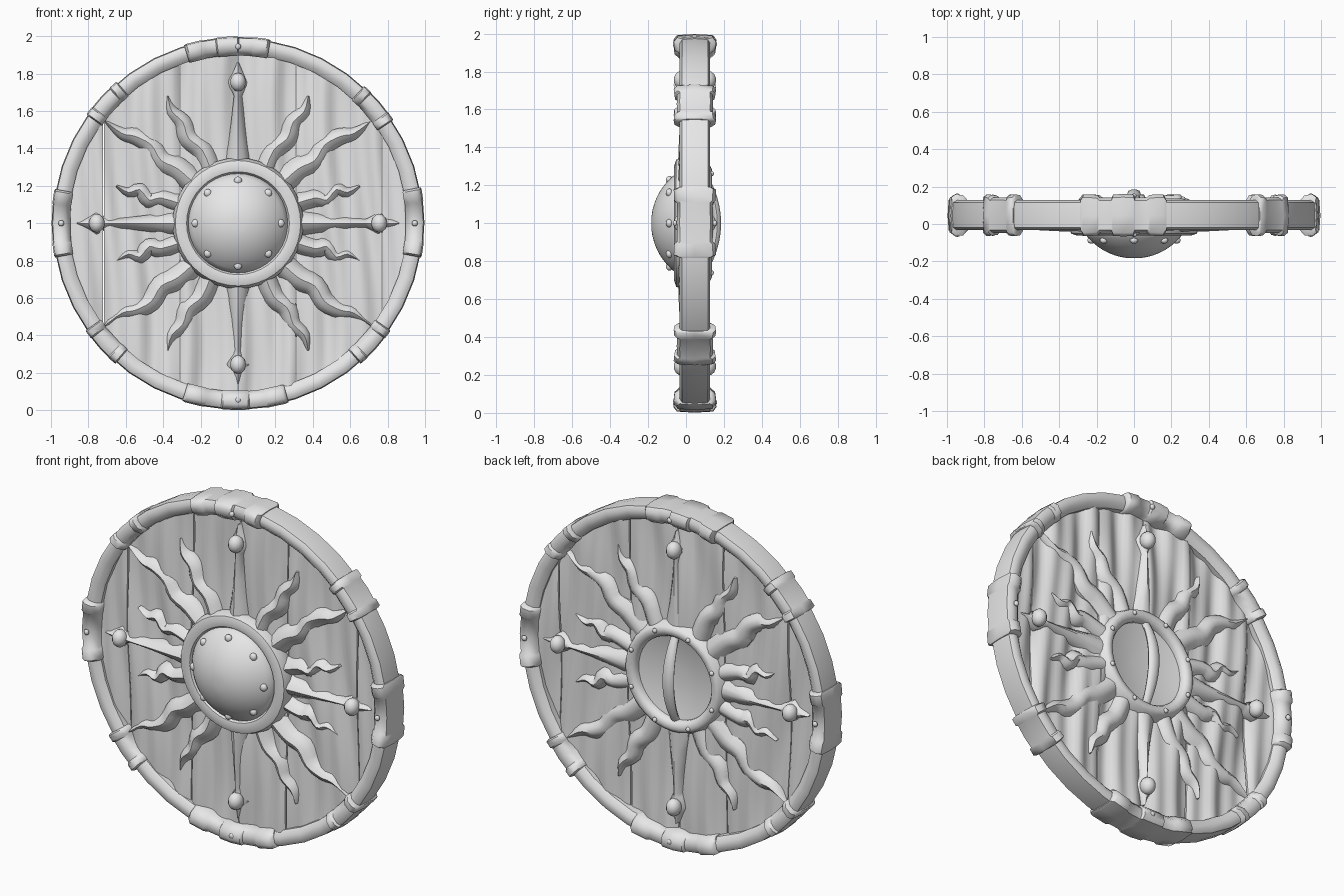
import bpy, bmesh, math
from mathutils import Vector
from math import sin, cos, pi, sqrt, radians

if "Cube" in bpy.data.objects:
    bpy.data.objects.remove(bpy.data.objects["Cube"])

MID = 0.047          # mid plane of the shield in y
CZ = 1.0             # centre height

mat = bpy.data.materials.new("plain grey")
mat.diffuse_color = (0.8, 0.8, 0.8, 1)
mat.use_nodes = True
mat.node_tree.nodes["Principled BSDF"].inputs["Base Color"].default_value = mat.diffuse_color


def finish(name, bm, angle=45):
    bmesh.ops.recalc_face_normals(bm, faces=bm.faces)
    me = bpy.data.meshes.new(name)
    bm.to_mesh(me)
    bm.free()
    me.materials.append(mat)
    me.shade_smooth()
    me.set_sharp_from_angle(angle=radians(angle))
    ob = bpy.data.objects.new(name, me)
    bpy.context.collection.objects.link(ob)
    return ob


def loft(name, rings, closed=False, angle=45):
    """Skin a list of equal closed sections; cap the ends unless closed."""
    bm = bmesh.new()
    vs = [[bm.verts.new(p) for p in ring] for ring in rings]
    n = len(vs[0])
    for i in range(len(vs) if closed else len(vs) - 1):
        a, b = vs[i], vs[(i + 1) % len(vs)]
        for j in range(n):
            k = (j + 1) % n
            bm.faces.new((a[j], a[k], b[k], b[j]))
    if not closed:
        bm.faces.new(vs[0])
        bm.faces.new(vs[-1])
    return finish(name, bm, angle)


def polar(r, a, y):
    return (r * cos(a), y, CZ + r * sin(a))


def lathe(name, profile, n=40, angle=45):
    return loft(name, [[polar(r, 2 * pi * i / n, y) for r, y in profile]
                       for i in range(n)], True, angle)


def balls(name, places, size, seg=10):
    bm = bmesh.new()
    for p in places:
        made = bmesh.ops.create_uvsphere(bm, u_segments=seg, v_segments=7, radius=1)
        for v in made["verts"]:
            v.co = Vector((v.co.x * size[0], v.co.y * size[1], v.co.z * size[2])) + Vector(p)
    return finish(name, bm, 60)


# Rim
RIM = [(.985, .115), (.99, .045), (.985, -.02), (.965, -.033), (.93, -.03),
       (.903, -.005), (.903, .098), (.93, .123), (.965, .127)]
lathe("rim", RIM)


# Metal clamps wrapped round the rim
def clamp(name, centre, half, buckle=False):
    steps = [(-1, 1.1, 1.15), (-.94, 1.18, 1.4), (-.62, 1.18, 1.36), (-.55, 1.12, 1.17)]
    middle = [(-.27, 1.12, 1.17), (-.24, 1.18, 1.38), (0, 1.2, 1.42),
              (.24, 1.18, 1.38), (.27, 1.12, 1.17)] if buckle else [(0, 1.15, 1.2)]
    steps = steps + middle + [(-t, a, b) for t, a, b in reversed(steps)]
    loft(name, [[polar(.945 + (r - .945) * sr, centre + t * half, MID + (y - MID) * sy)
                 for r, y in RIM] for t, sr, sy in steps], angle=50)


clamp("top_clamp", 1.63, .235, True)
clamp("bottom_clamp", -1.585, .29, True)
clamp("right_clamp", 0.005, .19)
clamp("left_clamp", pi, .185)
for i, deg in enumerate((40.5, 137.5, 222, 318)):
    clamp("diagonal_clamp_%d" % i, radians(deg), .12)
balls("clamp_rivets", [polar(.945, a, y) for a in (0, pi / 2, pi, -pi / 2)
                       for y in (-.058, .152)], (.016, .012, .016), 8)


# Board of vertical planks with deeply rippled grain and a round hole
def grain(x, z, side):
    return (.013 * sin(21 * x + 1.8 * sin(3.1 * z + side) + side)
            + .009 * sin(47 * x + 2.2 * sin(2.3 * z) + 2 * side)
            + .006 * sin(5 * z + 9 * x))


EDGES = [-.925, -.72, -.31, 0, .31, .77, .925]
for p, (x0, x1) in enumerate(zip(EDGES, EDGES[1:])):
    for up in (1, -1):
        rings, n, m = [], max(5, int((x1 - x0) / .022)), 18
        for i in range(n + 1):
            x = x0 + .003 + (x1 - x0 - .006) * i / n
            lo = sqrt(max(0, .27 ** 2 - x * x))
            hi = sqrt(max(.0004, .93 ** 2 - x * x))
            zs = [up * (lo + (hi - lo) * k / m) for k in range(m + 1)]
            dip = .006 if i in (0, n) else 0
            front = [(x, .012 + dip + grain(x, z, 0), CZ + z) for z in zs]
            back = [(x, .08 - dip + grain(x, z, .5), CZ + z) for z in reversed(zs)]
            rings.append(front + back)
        loft("plank_%d_%s" % (p, "top" if up > 0 else "bottom"), rings)


# Sun rays: ridged blades that stand out on both faces of the board
def blade(name, pts):
    rings = []
    for i, (x, z, w, h) in enumerate(pts):
        a, b = pts[max(i - 1, 0)], pts[min(i + 1, len(pts) - 1)]
        d = Vector((b[0] - a[0], b[1] - a[1])).normalized()
        nx, nz = -d.y * w, d.x * w
        e, g = min(.03, h * .6), min(h, .06 + .25 * (h - .06))   # back ridge is lower
        rings.append([(x + s * nx, MID + y, CZ + z + s * nz) for s, y in
                      ((1, -e), (.45, -h * .82), (0, -h), (-.45, -h * .82), (-1, -e),
                       (-1, e), (-.45, g * .85), (0, g), (.45, g * .85), (1, e))])
    loft(name, rings, angle=50)


def smooth_path(pts, sub=3):
    """Catmull-Rom through the points."""
    out = []
    P = [Vector(q) for q in pts]
    for i in range(len(P) - 1):
        a, b, c, d = P[max(i - 1, 0)], P[i], P[i + 1], P[min(i + 2, len(P) - 1)]
        for k in range(sub):
            t = k / sub
            out.append(.5 * (2 * b + (c - a) * t + (2 * a - 5 * b + 4 * c - d) * t * t
                             + (3 * b - a - 3 * c + d) * t ** 3))
    return [tuple(v) for v in out + [P[-1]]]


# x, z from centre, half width, half depth
RAYS = {
    "steep": [(.14, .27, .056, .088), (.19, .39, .056, .082), (.265, .455, .053, .077),
              (.295, .54, .045, .072), (.355, .60, .032, .066), (.375, .68, .006, .05)],
    "long": [(.21, .19, .064, .088), (.32, .29, .064, .085), (.41, .335, .058, .08),
             (.465, .42, .053, .077), (.55, .465, .045, .072), (.62, .48, .032, .066),
             (.71, .545, .006, .05)],
    "flat": [(.28, .095, .054, .088), (.41, .135, .048, .08), (.475, .125, .045, .077),
             (.525, .18, .036, .072), (.585, .165, .026, .066), (.65, .20, .006, .05)],
}
for key, pts in RAYS.items():
    for sx in (1, -1):
        for sz in (1, -1):
            name = "%s_ray_%s_%s" % (key, "right" if sx > 0 else "left",
                                     "top" if sz > 0 else "bottom")
            blade(name, [(sx * x, sz * z, w, h) for x, z, w, h in smooth_path(pts)])

# Four straight spikes with diamond tips
SPIKE = [(.29, .075, .09), (.42, .052, .085), (.55, .036, .078), (.68, .022, .072),
         (.70, .03, .07), (.755, .06, .066), (.80, .03, .062), (.86, .004, .05)]
knobs = []
for i, a in enumerate((0, pi / 2, pi, -pi / 2)):
    blade("spike_%d" % i, [(r * cos(a), r * sin(a), w, h) for r, w, h in SPIKE])
    knobs += [polar(.755, a, MID + s * .066) for s in (-1, 1)]
balls("spike_knobs", knobs, (.042, .046, .05), 12)

# Collar ring round the boss: wider on the front than on the back
lathe("boss_collar", [(.262, -.035), (.275, -.056), (.305, -.062), (.335, -.052), (.35, -.015),
                      (.345, .04), (.318, .09), (.305, .126), (.285, .136), (.258, .13),
                      (.242, .108), (.245, .06)])


# Domed boss: sphere cap on the front, shallow dished back plate
R, N, M = .3275, 40, 9
cap = [(R * sin(.945 * k / M), -.184 + R * (1 - cos(.945 * k / M))) for k in range(1, M + 1)]
dish = [(.265 * k / 5, .062 + .034 * (k / 5) ** 2) for k in range(5, 0, -1)]
bm = bmesh.new()
rings = [[bm.verts.new(polar(r, 2 * pi * i / N, y)) for i in range(N)] for r, y in cap + dish]
for a, b in zip(rings, rings[1:]):
    for i in range(N):
        j = (i + 1) % N
        bm.faces.new((a[i], a[j], b[j], b[i]))
bm.faces.new(rings[0])
bm.faces.new(rings[-1])
bmesh.ops.poke(bm, faces=[f for f in bm.faces if len(f.verts) > 4])
finish("boss_dome", bm)

# Rivets on the boss edge and on the back of the collar
balls("boss_rivets", [polar(.228, i * pi / 4, -.088) for i in range(8)], (.022, .018, .022))
balls("collar_rivets", [polar(.283, (i + .5) * pi / 4, .136) for i in range(8)],
      (.014, .011, .014), 8)

# Bowed hand grip across the dish at the back
grip = []
for i in range(17):
    t = -1 + i / 8
    w = .022 + .014 * (1 - t * t)
    y, z = .165 - .075 * t * t, CZ + .26 * t
    grip.append([(w * cos(q), y + .021 * sin(q), z) for q in [2 * pi * k / 10 for k in range(10)]])
loft("hand_grip", grip)
